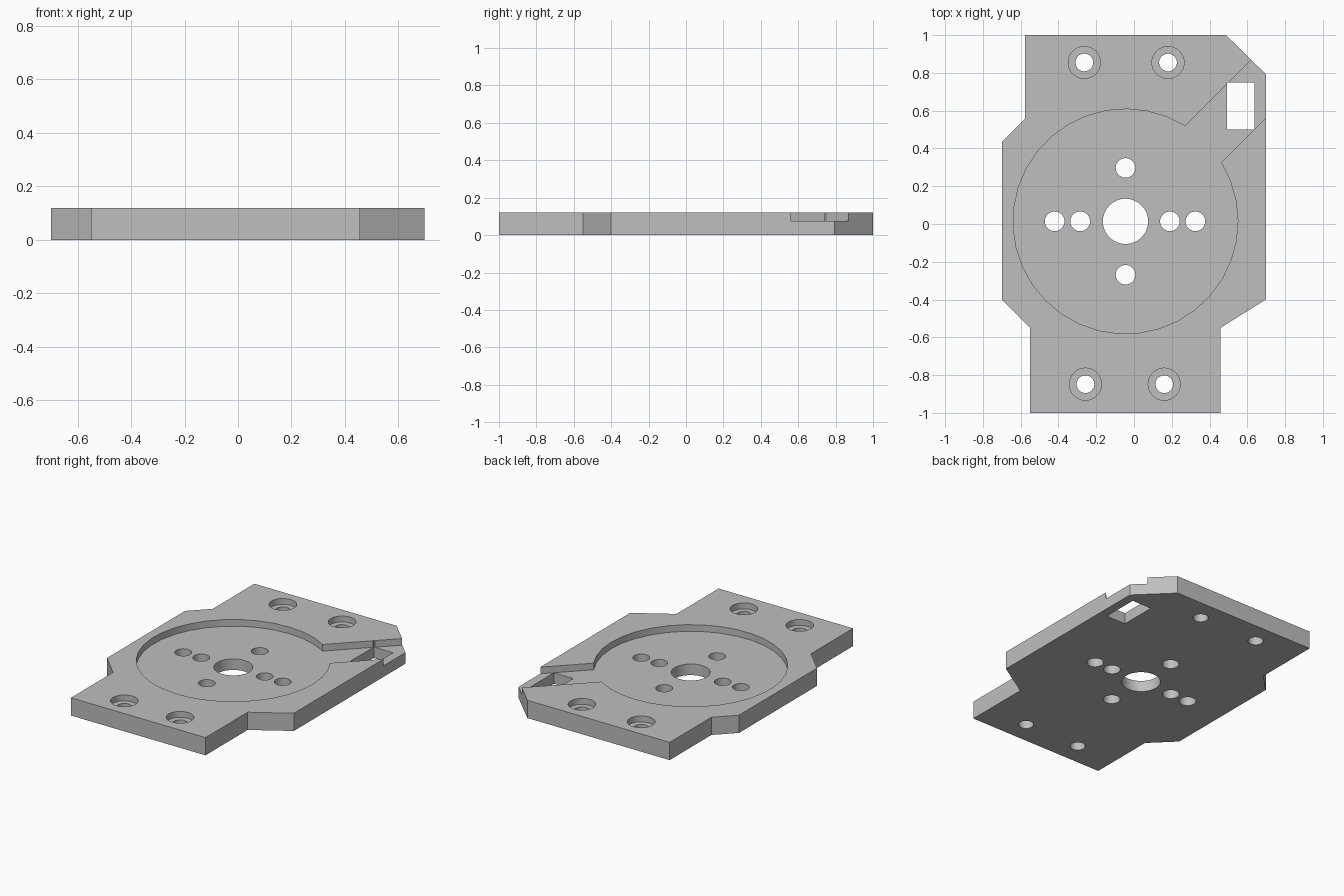
import bpy
from math import sin, cos, radians, tau

if "Cube" in bpy.data.objects:
    bpy.data.objects.remove(bpy.data.objects["Cube"], do_unlink=True)

THICK, FLOOR, BORE_FLOOR = 0.12, 0.075, 0.08
CX, CY, POCKET_R = -0.045, 0.014, 0.595

metal = bpy.data.materials.new("plain grey")
metal.use_nodes = True
grey = (0.52, 0.52, 0.52, 1)
metal.diffuse_color = grey
metal.node_tree.nodes["Principled BSDF"].inputs["Base Color"].default_value = grey


def prism(name, outline, z0, z1):
    """Extrude a counter-clockwise outline from z0 to z1."""
    n = len(outline)
    verts = [(x, y, z) for z in (z0, z1) for x, y in outline]
    faces = [tuple(reversed(range(n))), tuple(range(n, 2 * n))]
    faces += [(i, (i + 1) % n, n + (i + 1) % n, n + i) for i in range(n)]
    mesh = bpy.data.meshes.new(name)
    mesh.from_pydata(verts, [], faces)
    mesh.materials.append(metal)
    obj = bpy.data.objects.new(name, mesh)
    bpy.context.collection.objects.link(obj)
    return obj


def circle(x, y, r, n=32):
    return [(x + r * cos(tau * i / n), y + r * sin(tau * i / n)) for i in range(n)]


# Plate outline, counter-clockwise from the front left corner
plate = prism("mounting_plate", [
    (-0.55, -1), (0.457, -1), (0.457, -0.55), (0.698, -0.4), (0.698, 0.793),
    (0.487, 1), (-0.578, 1), (-0.578, 0.555), (-0.7, 0.433), (-0.7, -0.4),
    (-0.55, -0.55)], 0, THICK)
bpy.context.view_layer.objects.active = plate
plate.select_set(True)


def cut(outline, z0=-0.1, z1=0.3):
    cutter = prism("cutter", outline, z0, z1)
    cutter.hide_render = True
    mod = plate.modifiers.new("cut", 'BOOLEAN')
    mod.operation, mod.solver, mod.object = 'DIFFERENCE', 'EXACT', cutter
    bpy.ops.object.modifier_apply(modifier=mod.name)
    bpy.data.objects.remove(cutter, do_unlink=True)


# Round pocket opening into a diagonal cable slot
start, end, steps = 58, 391.5, 32
arc = [radians(start + (end - start) * i / steps) for i in range(steps + 1)]
pocket = [(CX + POCKET_R * cos(a), CY + POCKET_R * sin(a)) for a in arc]
for x, y in (pocket[-1], pocket[0]):
    pocket.append((x + 0.6, y + 0.6))
cut(pocket, FLOOR)

# Rectangular cable window
cut([(0.493, 0.5), (0.638, 0.5), (0.638, 0.748), (0.493, 0.748)])

# Centre bore and the screw holes around it
cut(circle(CX, CY, 0.12))
for dx, dy in ((0, 0.283), (0, -0.283), (-0.375, 0), (-0.24, 0), (0.235, 0), (0.37, 0)):
    cut(circle(CX + dx, CY + dy, 0.052))

# Counterbored corner holes
for x, y in ((-0.263, 0.855), (0.18, 0.855), (-0.257, -0.848), (0.16, -0.848)):
    cut(circle(x, y, 0.085), BORE_FLOOR)
    cut(circle(x, y, 0.047))

bpy.ops.object.shade_smooth_by_angle(angle=radians(25))
